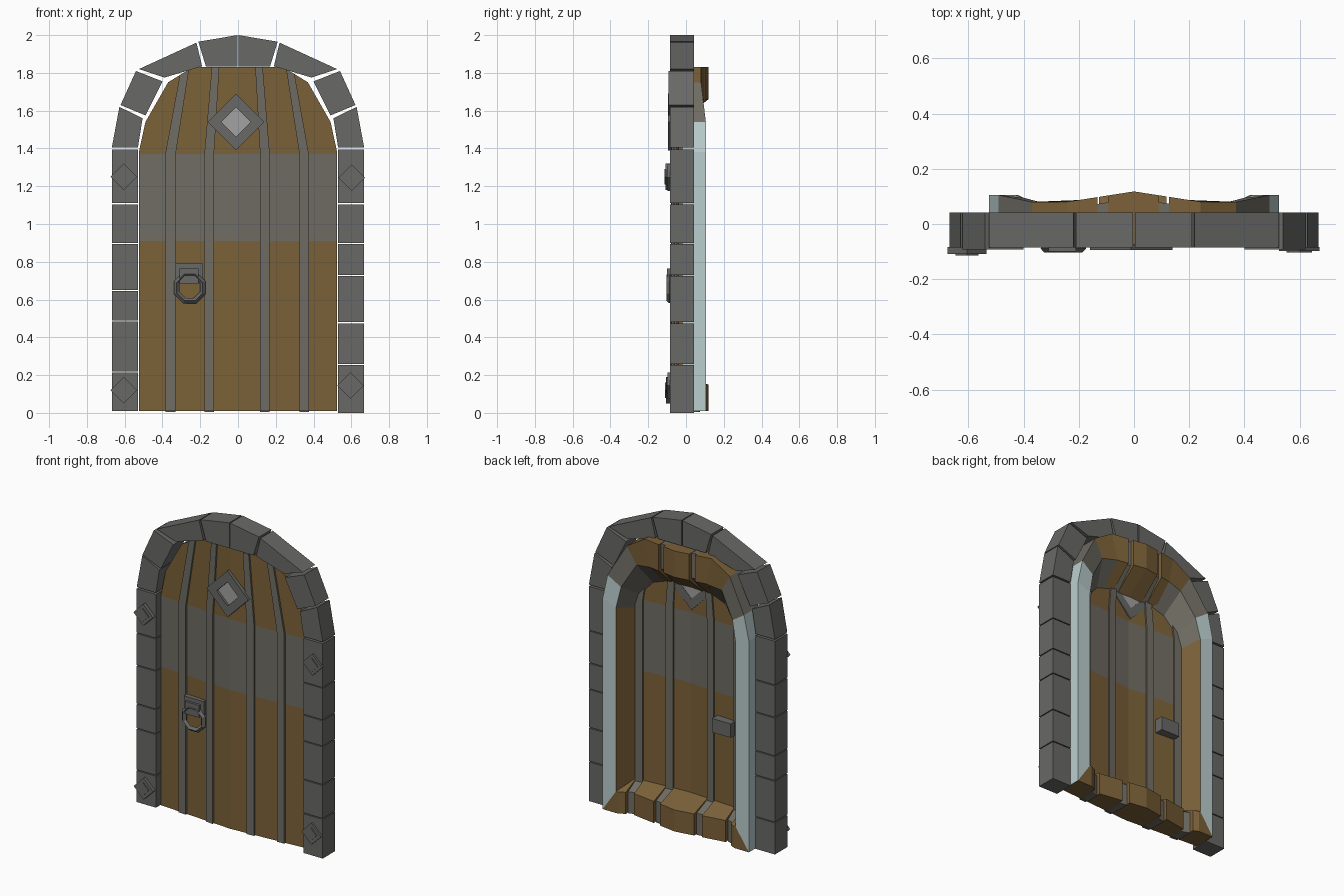
import bpy, bmesh, math
from mathutils import Vector

if "Cube" in bpy.data.objects:
    bpy.data.objects.remove(bpy.data.objects["Cube"])


def material(name, rgb):
    m = bpy.data.materials.new(name)
    m.diffuse_color = (*rgb, 1)
    m.use_nodes = True
    m.node_tree.nodes["Principled BSDF"].inputs["Base Color"].default_value = m.diffuse_color
    return m


STONE = material("stone", (0.14, 0.14, 0.135))
WOOD = material("wood", (0.20, 0.12, 0.04))
GREY = material("weathered_wood", (0.16, 0.15, 0.125))
BLUE = material("pale_edge", (0.50, 0.62, 0.62))
PALE = material("window_pane", (0.36, 0.36, 0.36))


def curve(points, offset=0):
    """Piecewise-linear y profile, symmetric in x."""
    def f(x):
        x = abs(x)
        for (a, ya), (b, yb) in zip(points, points[1:]):
            if x <= b:
                return offset + ya + (yb - ya) * (x - a) / (b - a)
        return offset + points[-1][1]
    return f


FRONT = [(0, -0.075), (0.525, -0.04)]
front_y, core_y, panel_y = curve(FRONT), curve(FRONT, 0.01), curve(FRONT, 0.025)
rim_y = curve([(0, 0.118), (0.34, 0.065), (0.42, 0.105), (0.53, 0.105)])
ARCH = [(0.525, 1.38), (0.49, 1.54), (0.37, 1.75), (0.24, 1.83)]


def clip_to_arch(bm):
    for s in (1, -1):
        for (xa, za), (xb, zb) in zip(ARCH, ARCH[1:]):
            n = Vector((s * (zb - za), 0, xa - xb))
            r = bmesh.ops.bisect_plane(bm, geom=bm.verts[:] + bm.edges[:] + bm.faces[:],
                                       plane_co=(s * xa, 0, za), plane_no=n,
                                       dist=1e-5, clear_outer=True)
            edges = [e for e in r["geom_cut"] if isinstance(e, bmesh.types.BMEdge) and e.is_boundary]
            if edges:
                bmesh.ops.holes_fill(bm, edges=edges, sides=0)


def slab(name, rows, front, back, mat=STONE, clip=False):
    """Closed slab over a grid of (x, z) points; front/back are y numbers or functions of x,
    or back is a list with one of those per row."""
    def y_at(p, x):
        return p(x) if callable(p) else p
    backs = back if isinstance(back, list) else [back] * len(rows)
    bm = bmesh.new()
    F = [[bm.verts.new((x, y_at(front, x), z)) for x, z in r] for r in rows]
    B = [[bm.verts.new((x, y_at(b, x), z)) for x, z in r] for r, b in zip(rows, backs)]
    nr, nc = len(rows), len(rows[0])
    for i in range(nr - 1):
        for g in (F, B):
            for j in range(nc - 1):
                bm.faces.new((g[i][j], g[i][j + 1], g[i + 1][j + 1], g[i + 1][j]))
        for j in (0, nc - 1):
            bm.faces.new((F[i][j], F[i + 1][j], B[i + 1][j], B[i][j]))
    for j in range(nc - 1):
        for i in (0, nr - 1):
            bm.faces.new((F[i][j], F[i][j + 1], B[i][j + 1], B[i][j]))
    if clip:
        clip_to_arch(bm)
    bmesh.ops.recalc_face_normals(bm, faces=bm.faces[:])
    me = bpy.data.meshes.new(name)
    if mat == "planks":
        me.materials.append(WOOD)
        me.materials.append(GREY)
        for f in bm.faces:
            f.material_index = int(0.91 < f.calc_center_median().z < 1.37)
    else:
        me.materials.append(mat)
    bm.to_mesh(me)
    bm.free()
    ob = bpy.data.objects.new(name, me)
    bpy.context.collection.objects.link(ob)
    return ob


def box(name, x0, x1, z0, z1, y0, y1):
    return slab(name, [[(x0, z0), (x1, z0)], [(x0, z1), (x1, z1)]], y0, y1)


def diamond(name, x, z, r, y0, y1, mat=STONE):
    return slab(name, [[(x, z - r), (x + r, z)], [(x - r, z), (x, z + r)]], y0, y1, mat)


# Stone jambs
for s, zs in ((-1, (0.01, 0.22, 0.49, 0.65, 0.90, 1.11, 1.40)),
              (1, (0, 0.26, 0.48, 0.73, 0.90, 1.11, 1.40))):
    for a, b in zip(zs, zs[1:]):
        box("jamb_stone", s * 0.53, s * 0.668, a, b - 0.006, -0.085, 0.042)

# Stone arch, mirrored; each block: outer pair then inner pair
blocks = [((0.668, 1.405), (0.628, 1.62), (0.53, 1.405), (0.505, 1.56)),
          ((0.622, 1.63), (0.54, 1.81), (0.49, 1.575), (0.40, 1.755)),
          ((0.525, 1.82), (0.22, 1.96), (0.39, 1.775), (0.19, 1.835)),
          ((0.21, 1.965), (0.003, 2.0), (0.17, 1.835), (0.003, 1.835))]
for s in (1, -1):
    for i, (a, b, c, d) in enumerate(blocks):
        p = [(s * x, z) for x, z in (a, b, c, d)]
        slab("arch_stone", [p[:2], p[2:]], -0.092 if i == 1 else -0.085, 0.042)

# Planks and raised strips, tapering inwards above the spring line
LEVELS = (0.01, 0.69, 0.91, 1.14, 1.37, 1.83)


def door_rows(xs):
    return [[(x * (0.78 if z > 1.5 and abs(x) < 0.5 else 1), z) for x in xs] for z in LEVELS]


for xs in ((-0.525, -0.385), (-0.33, -0.178), (-0.127, 0, 0.117), (0.168, 0.325), (0.375, 0.525)):
    slab("plank", door_rows(xs), front_y, panel_y, "planks", True)
BARS = ((-0.385, -0.33), (-0.178, -0.127), (0.117, 0.168), (0.325, 0.375))
for xs in BARS:
    slab("door_strip", door_rows(xs), curve(FRONT, -0.012), curve(FRONT, 0.035), GREY, True)

# Thick rim on the back: flat outer band, then a slope down to the panel
OUT = [(0.525, 0.01)] + ARCH
INN = [(0.43, 0.15), (0.43, 1.34), (0.40, 1.48), (0.305, 1.64), (0.20, 1.66)]
LOW = [(0.38, 0.20), (0.38, 1.31), (0.35, 1.40), (0.26, 1.50), (0.17, 1.53)]
for s in (1, -1):
    for i, m in enumerate((BLUE, BLUE, GREY, WOOD)):
        o, n, w = ([(s * x, z) for x, z in P[i:i + 2]] for P in (OUT, INN, LOW))
        slab("side_rim", [o, n], core_y, rim_y, m)
        slab("side_slope", [n, w], core_y, [rim_y, panel_y], WOOD if i == 0 else GREY)


# Bottom and top rim blocks with recessed strip ends between them
def rim(name, xs_out, xs_in, zs, drop, mat):
    top = lambda x: rim_y(x) - drop
    rows = [[(x, z) for x in xs] for xs, z in zip((xs_out, xs_in, xs_in), zs)]
    slab(name, rows, core_y, [top, top, panel_y], mat)


BOTTOM, TOP = (0.01, 0.15, 0.20), (1.83, 1.66, 1.53)
for o, i in (((-0.525, -0.42, -0.385), (-0.43, -0.42, -0.385)),
             ((0.375, 0.42, 0.525), (0.375, 0.42, 0.43)),
             ((-0.33, -0.178),) * 2, ((-0.127, 0, 0.117),) * 2, ((0.168, 0.325),) * 2):
    rim("bottom_rim", o, i, BOTTOM, 0, WOOD)
for b in BARS:
    rim("bottom_strip_end", b, b, (0.005, 0.145, 0.195), 0.025, GREY)
for o, i in (((-0.24, -0.132), (-0.20, -0.132)), ((-0.095, 0, 0.09),) * 2,
             ((0.127, 0.24), (0.127, 0.20))):
    rim("top_rim", o, i, TOP, 0, WOOD)
for b in ((-0.132, -0.095), (0.09, 0.127)):
    rim("top_strip_end", b, b, (1.828, 1.665, 1.535), 0.025, GREY)

# Diamond window: four mitred frame sides and a recessed pane
cx, cz = -0.01, 1.54


def corner(r, n):
    a = n * math.pi / 2
    return (cx + r * math.cos(a), cz + r * math.sin(a))


for k in range(4):
    slab("window_frame", [[corner(0.15, k), corner(0.15, k + 1)],
                          [corner(0.078, k), corner(0.078, k + 1)]], -0.094, -0.04)
diamond("window_pane", cx, cz, 0.08, -0.079, -0.042, PALE)

# Stud plates on the jambs
for x, z, y in ((-0.605, 1.25, -0.115), (-0.605, 0.12, -0.112),
                (0.602, 1.245, -0.104), (0.595, 0.145, -0.104)):
    diamond("stud_plate", x, z, 0.07, y + 0.006, -0.083)
    diamond("stud_cap", x, z, 0.042, y, -0.083)

# Ring handle and the latch behind it
box("handle_plate", -0.33, -0.185, 0.70, 0.79, -0.085, -0.05)
box("handle_hinge", -0.31, -0.21, 0.685, 0.765, -0.10, -0.05)
bpy.ops.mesh.primitive_torus_add(major_segments=8, minor_segments=4, major_radius=0.074,
                                 minor_radius=0.016, location=(-0.256, -0.088, 0.663),
                                 rotation=(math.pi / 2, math.pi / 8, 0))
bpy.context.object.name = "handle_ring"
bpy.context.object.data.materials.append(STONE)
box("latch", -0.335, -0.20, 0.67, 0.76, -0.05, 0.02)
